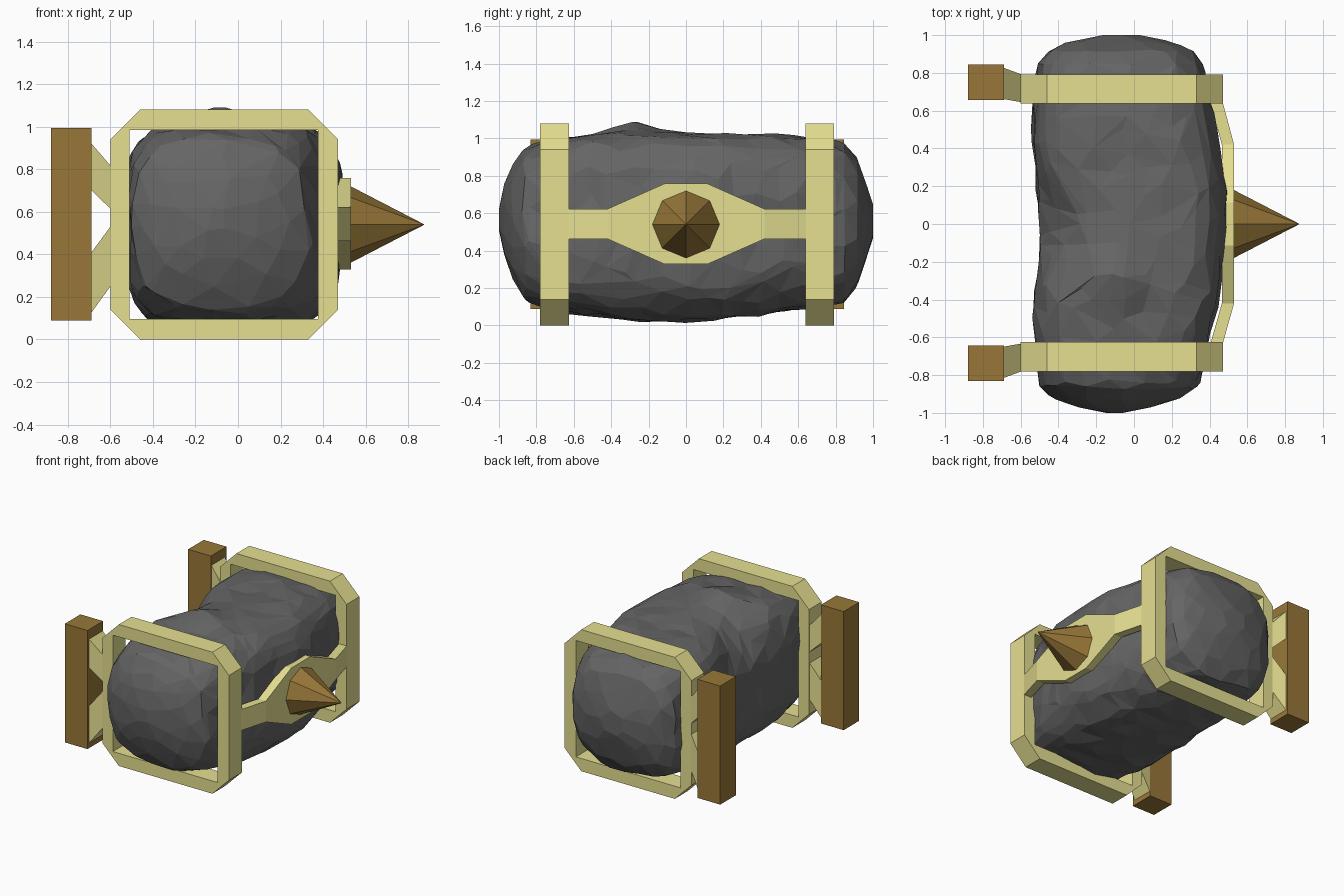
import bpy, bmesh, math
from mathutils import Vector, noise

if "Cube" in bpy.data.objects:
    bpy.data.objects.remove(bpy.data.objects["Cube"])


def material(name, rgb):
    m = bpy.data.materials.new(name)
    m.diffuse_color = (*rgb, 1)
    m.use_nodes = True
    m.node_tree.nodes["Principled BSDF"].inputs["Base Color"].default_value = m.diffuse_color
    return m


STONE = material("dark grey stone", (0.13, 0.13, 0.13))
CREAM = material("pale cream", (0.79, 0.74, 0.285))
WOOD = material("brown wood", (0.315, 0.187, 0.04))


def build(name, verts, faces, mat):
    bm = bmesh.new()
    vs = [bm.verts.new(v) for v in verts]
    for f in faces:
        bm.faces.new([vs[i] for i in dict.fromkeys(f)])
    bmesh.ops.recalc_face_normals(bm, faces=bm.faces[:])
    me = bpy.data.meshes.new(name)
    bm.to_mesh(me)
    bm.free()
    me.materials.append(mat)
    ob = bpy.data.objects.new(name, me)
    bpy.context.collection.objects.link(ob)
    return ob


def loft(name, rings, mat):
    """Skin a list of equal-length rings and cap both ends."""
    n = len(rings[0])
    verts = [p for r in rings for p in r]
    faces = [list(range(n)), list(range((len(rings) - 1) * n, len(rings) * n))]
    for k in range(len(rings) - 1):
        for i in range(n):
            j = (i + 1) % n
            faces.append([k * n + i, k * n + j, (k + 1) * n + j, (k + 1) * n + i])
    return build(name, verts, faces, mat)


# Rough stone: rounded-square sections along y (y, x min, x max, z min, z max)
STATIONS = [
    (-1.00, -0.15, -0.05, 0.50, 0.62), (-0.97, -0.29, 0.10, 0.37, 0.76),
    (-0.93, -0.41, 0.22, 0.26, 0.85),
    (-0.86, -0.50, 0.33, 0.14, 0.94), (-0.70, -0.51, 0.38, 0.08, 1.00),
    (-0.50, -0.525, 0.42, 0.06, 1.02), (-0.30, -0.515, 0.465, 0.03, 1.04),
    (-0.05, -0.50, 0.495, 0.02, 1.03), (0.20, -0.51, 0.485, 0.04, 1.02),
    (0.45, -0.53, 0.44, 0.07, 1.02), (0.70, -0.53, 0.39, 0.10, 1.00),
    (0.85, -0.51, 0.36, 0.13, 0.97), (0.92, -0.45, 0.31, 0.22, 0.90),
    (0.965, -0.35, 0.20, 0.35, 0.76), (1.00, -0.17, 0.02, 0.47, 0.64)]


def section(y):
    for a, b in zip(STATIONS, STATIONS[1:]):
        if y <= b[0]:
            t = (y - a[0]) / (b[0] - a[0])
            return [p + (q - p) * t for p, q in zip(a, b)][1:]
    return STATIONS[-1][1:]


SEG, ROWS = 48, 64
# (centre, radius, push) for the large dent and bump
LUMPS = [(Vector((-0.48, -0.02, 0.97)), 0.22, -0.09), (Vector((-0.1, -0.3, 1.04)), 0.15, 0.04)]
rings = []
for k in range(ROWS + 1):
    u = 2 * k / ROWS - 1
    y = 0.45 * u + 0.55 * math.sin(u * math.pi / 2)  # tighter rows near the ends
    x0, x1, z0, z1 = section(y)
    mid = Vector(((x0 + x1) / 2, y, (z0 + z1) / 2))
    fade = max(0, (abs(y) - 0.6) / 0.4)  # ends become domed
    ring = []
    for i in range(SEG):
        a = 2 * math.pi * (i + 0.5 * (k % 2)) / SEG
        c, s = math.cos(a), math.sin(a)
        corner = 4.0 - 0.7 * max(0, min(1, 4 * c)) * max(0, min(1, -4 * s))
        power = corner + (2.2 - corner) * fade
        r = (abs(c) ** power + abs(s) ** power) ** (-1 / power)
        p = mid + Vector((r * c * (x1 - x0) / 2, 0, r * s * (z1 - z0) / 2))
        push = 0.014 * noise.noise(p * 3.5) + 0.018 * noise.noise(p * 8)
        for centre, radius, amount in LUMPS:
            push += amount * math.exp(-((p - centre).length / radius) ** 2)
        if abs(y) > 0.93:
            push *= 0.5
        ring.append(p + (p - mid).normalized() * push)
    rings.append(ring)
stone = loft("stone_body", rings, STONE)
facet = stone.modifiers.new("large irregular facets", 'DECIMATE')
facet.use_collapse_triangulate = True
facet.ratio = 0.15

# Frames, struts and posts, one set at each end
OUTER = [(-0.46, 0), (0.33, 0), (0.47, 0.14), (0.47, 0.94),
         (0.33, 1.08), (-0.46, 1.08), (-0.60, 0.94), (-0.60, 0.14)]
INNER = [(-0.51, 0.097), (0.375, 0.097), (0.375, 0.985), (-0.51, 0.985)]


def frame(name, ya, yb):
    verts = [(x, y, z) for y in (ya, yb) for x, z in OUTER + INNER]
    faces = []
    for i in range(8):
        j = (i + 1) % 8
        a, b = 8 + ((i + 1) // 2) % 4, 8 + ((j + 1) // 2) % 4
        faces += [[i, j, b, a], [12 + i, 12 + j, 12 + b, 12 + a], [i, j, 12 + j, 12 + i]]
        if a != b:
            faces.append([a, b, 12 + b, 12 + a])
    build(name, verts, faces, CREAM)


def rect_x(x, ya, yb, za, zb):
    return [(x, ya, za), (x, yb, za), (x, yb, zb), (x, ya, zb)]


for label, s in (("front", -1), ("back", 1)):
    o = 0.006
    frame(label + "_frame", s * 0.632 + o, s * 0.786 + o)
    loft(label + "_post", [rect_x(x, s * 0.65 + o, s * 0.838 + o, 0.088, 0.993)
                           for x in (-0.88, -0.688)], WOOD)
    for part, post_z, frame_z in (("upper", (0.70, 0.92), (0.60, 0.80)),
                                  ("lower", (0.127, 0.41), (0.27, 0.55))):
        loft(f"{label}_{part}_strut",
             [rect_x(-0.688, s * 0.655 + o, s * 0.82 + o, *post_z),
              rect_x(-0.585, s * 0.637 + o, s * 0.782 + o, *frame_z)], CREAM)

# Bowed side plate joining the frames: (y, outer x, half height)
PLATE = [(-0.64, 0.468, 0.08), (-0.42, 0.53, 0.08), (-0.115, 0.53, 0.215),
         (0.115, 0.53, 0.215), (0.42, 0.53, 0.08), (0.65, 0.468, 0.08)]
loft("side_plate", [[(x - 0.065, y, 0.543 - h), (x, y, 0.543 - h),
                     (x, y, 0.543 + h), (x - 0.065, y, 0.543 + h)]
                    for y, x, h in PLATE], CREAM)

# Eight-sided spike
base = [(0.525, 0.182 * math.cos(i * math.pi / 4), 0.54 + 0.182 * math.sin(i * math.pi / 4))
        for i in range(8)]
build("spike", base + [(0.877, 0.0, 0.54)],
      [list(range(8))] + [[i, (i + 1) % 8, 8] for i in range(8)], WOOD)
